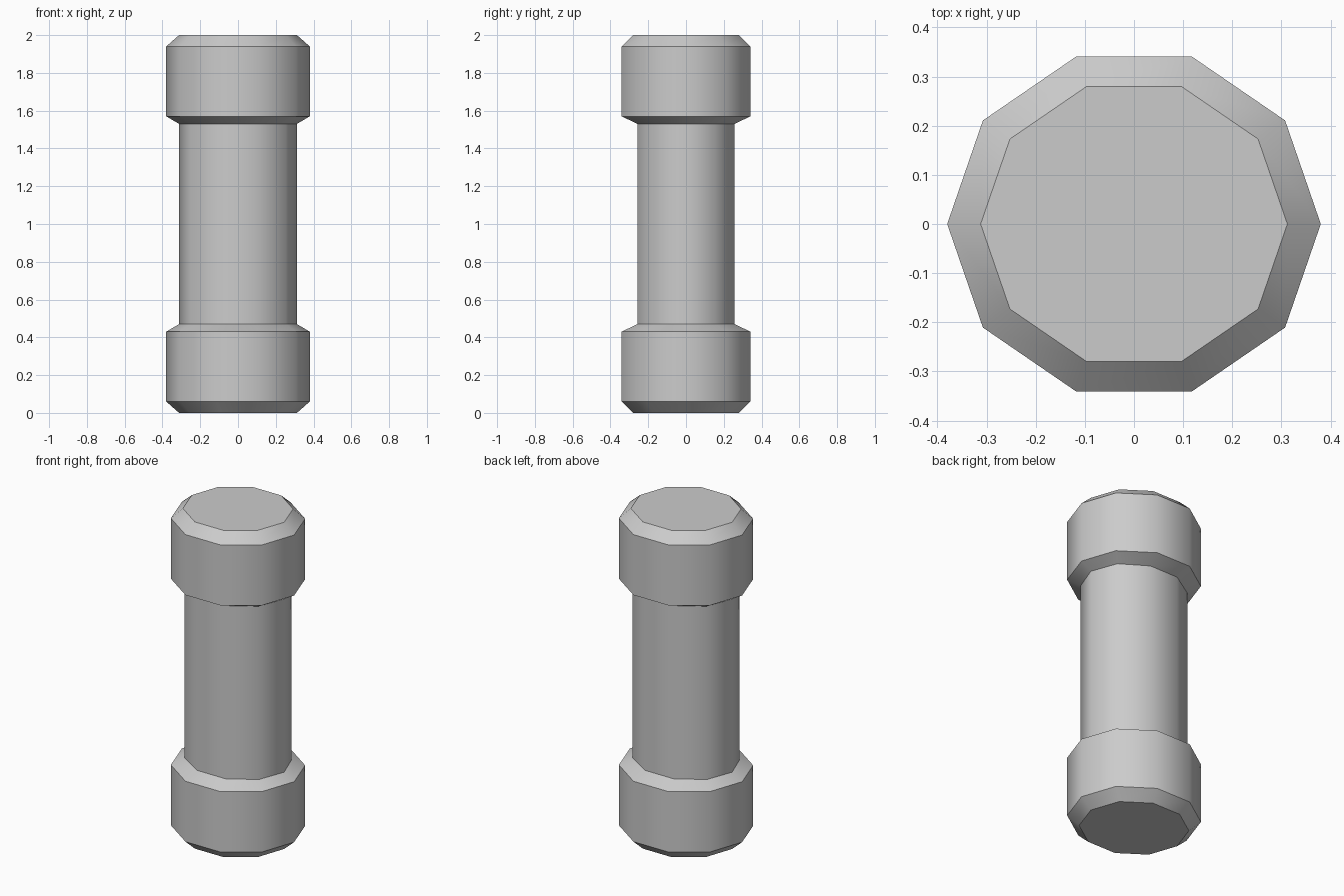
import bpy, bmesh, math

if "Cube" in bpy.data.objects:
    bpy.data.objects.remove(bpy.data.objects["Cube"])

SIDES = 10
# (x radius, y stretch, height) of each ring, from base to middle; mirrored for the top
lower = [(0.312, 0.943, 0.0), (0.38, 0.943, 0.06), (0.38, 0.943, 0.43), (0.312, 0.866, 0.47)]
profile = lower + [(r, s, 2 - z) for r, s, z in reversed(lower)]

bm = bmesh.new()
rings = []
for r, s, z in profile:
    rings.append([bm.verts.new((r * math.cos(math.tau * i / SIDES),
                                r * s * math.sin(math.tau * i / SIDES), z))
                  for i in range(SIDES)])

# Side walls: end collars, chamfers and shaft
for a, b in zip(rings, rings[1:]):
    for i in range(SIDES):
        j = (i + 1) % SIDES
        bm.faces.new((a[i], a[j], b[j], b[i])).smooth = True

# Flat end caps
bm.faces.new(rings[0][::-1])
bm.faces.new(rings[-1])

# Smooth around the body, crisp at every ring
for e in bm.edges:
    e.smooth = abs(e.verts[0].co.z - e.verts[1].co.z) > 0.001

mesh = bpy.data.meshes.new("collared_bar")
bm.to_mesh(mesh)
bm.free()
bpy.context.collection.objects.link(bpy.data.objects.new("collared_bar", mesh))
